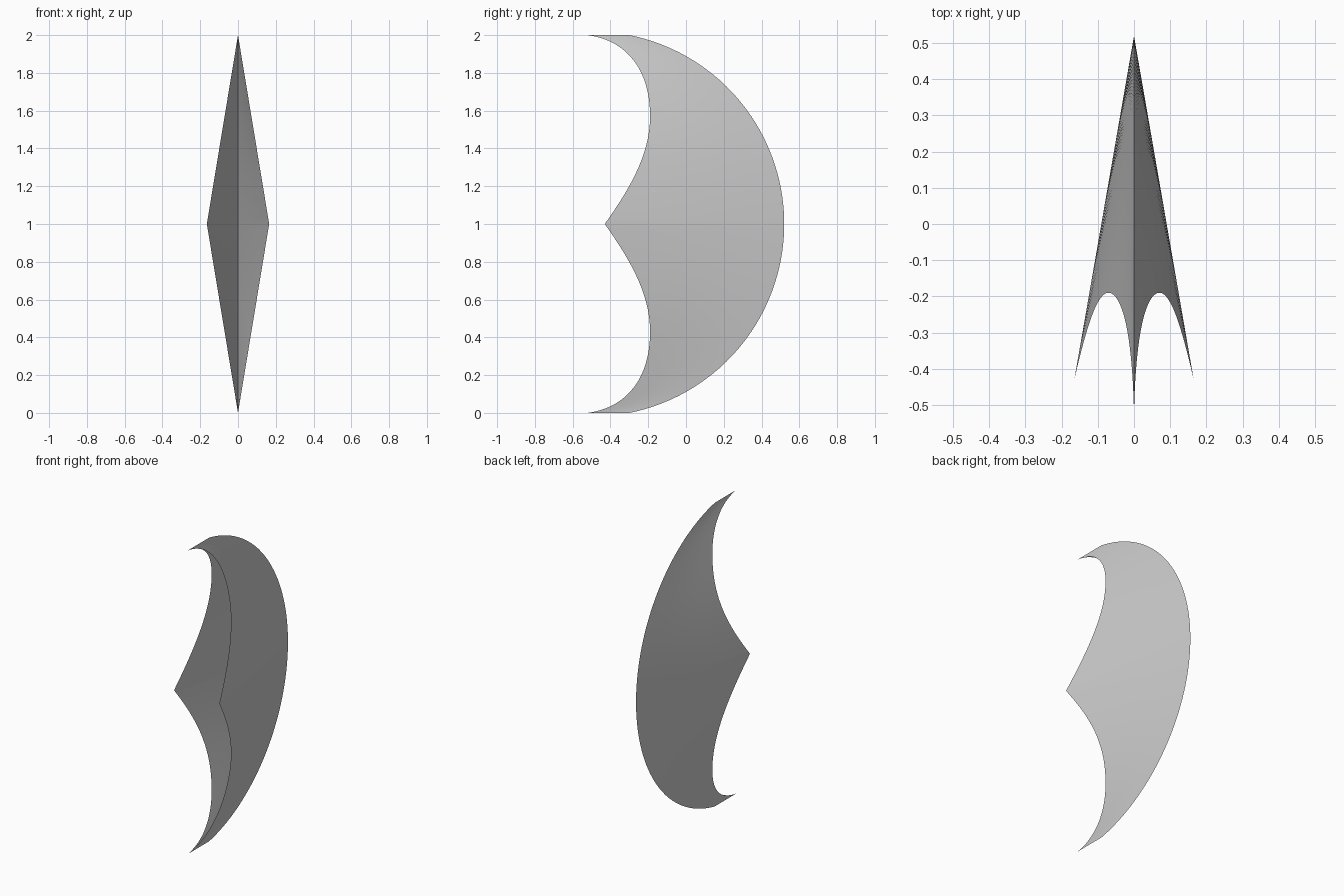
import bpy, bmesh, math
from mathutils import Vector
from mathutils.geometry import interpolate_bezier

cube = bpy.data.objects.get("Cube")
if cube:
    bpy.data.objects.remove(cube, do_unlink=True)

STEPS = 16        # samples per curve segment
COLUMNS = 4       # strips from spine to front edge
HALF_WIDTH = 0.165

# Single light grey material
grey = bpy.data.materials.new("light_grey")
grey.use_nodes = True
color = (0.6, 0.6, 0.6, 1)
grey.diffuse_color = color
grey.node_tree.nodes["Principled BSDF"].inputs["Base Color"].default_value = color

# Scalloped front edge of the upper half, as (y, height above middle)
lower = [(-0.43, 0), (-0.31, 0.17), (-0.19, 0.36), (-0.19, 0.57)]
upper = [(-0.19, 0.57), (-0.19, 0.80), (-0.30, 0.97), (-0.52, 1)]
edge = []
for segment in (lower, upper):
    pts = interpolate_bezier(*[Vector((0, y, z)) for y, z in segment], STEPS + 1)
    edge += pts[1:] if edge else pts


def spine_y(z):
    """Circular rear spine."""
    return -0.5 + math.sqrt(1.02 ** 2 - z * z)


# Full profile from bottom tip to top tip
profile = [(p.y, -p.z) for p in reversed(edge[1:])] + [(p.y, p.z) for p in edge]

# One wing, ruled from the spine out to the front edge
bm = bmesh.new()
rows = []
for y, z in profile:
    spine = Vector((0, spine_y(z), z))
    front = Vector((HALF_WIDTH * (1 - abs(z)), y, z))
    rows.append([bm.verts.new(spine.lerp(front, i / COLUMNS))
                 for i in range(COLUMNS + 1)])
for a, b in zip(rows, rows[1:]):
    for i in range(COLUMNS):
        bm.faces.new((a[i], b[i], b[i + 1], a[i + 1]))
bm.normal_update()
if sum(f.normal.x for f in bm.faces) < 0:
    bmesh.ops.reverse_faces(bm, faces=bm.faces[:])
mesh = bpy.data.meshes.new("crescent_shell")
bm.to_mesh(mesh)
bm.free()
mesh.materials.append(grey)

shell = bpy.data.objects.new("crescent_shell", mesh)
shell.location.z = 1
bpy.context.collection.objects.link(shell)
bpy.context.view_layer.objects.active = shell
shell.select_set(True)
bpy.ops.object.shade_smooth_by_angle(angle=math.radians(30))

# Opposite wing, left unmerged so the spine stays a sharp fold
mirror = shell.modifiers.new("opposite_wing", 'MIRROR')
mirror.use_axis[0] = True
mirror.use_mirror_merge = False
